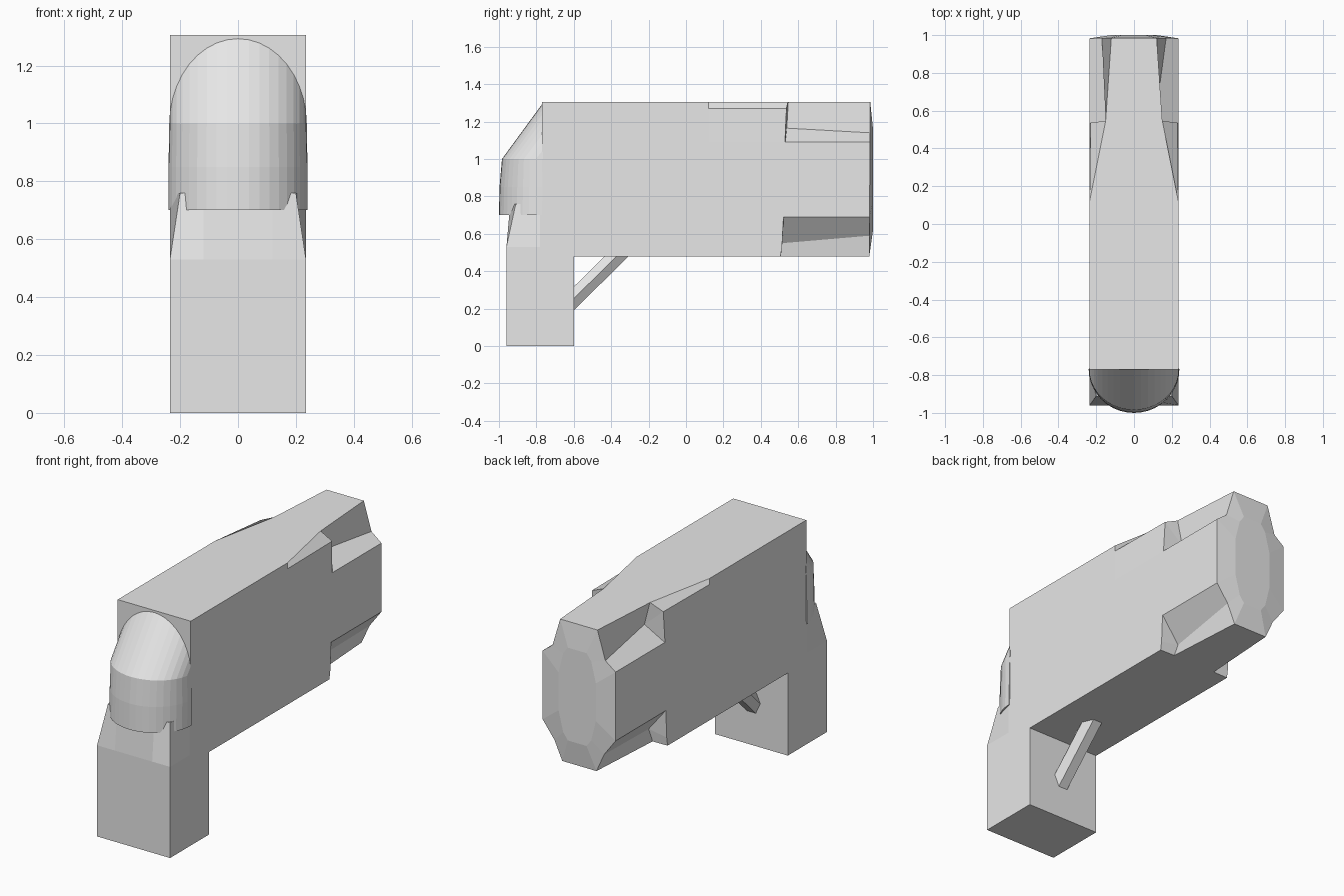
import bpy, bmesh, math
from mathutils import Vector

if "Cube" in bpy.data.objects:
    bpy.data.objects.remove(bpy.data.objects["Cube"])

grey = bpy.data.materials.new("light_grey")
grey.diffuse_color = (0.8, 0.8, 0.8, 1)
grey.use_nodes = True
grey.node_tree.nodes["Principled BSDF"].inputs["Base Color"].default_value = grey.diffuse_color


def loft(name, rings):
    """Skin closed rings of equal length into a capped solid."""
    bm = bmesh.new()
    vs = [[bm.verts.new(p) for p in r] for r in rings]
    n = len(rings[0])
    for a, b in zip(vs, vs[1:]):
        for i in range(n):
            j = (i + 1) % n
            bm.faces.new((a[i], a[j], b[j], b[i]))
    bm.faces.new(vs[0][::-1])
    bm.faces.new(vs[-1])
    bmesh.ops.remove_doubles(bm, verts=bm.verts, dist=0.0005)
    bmesh.ops.recalc_face_normals(bm, faces=bm.faces)
    mesh = bpy.data.meshes.new(name)
    bm.to_mesh(mesh)
    bm.free()
    mesh.materials.append(grey)
    ob = bpy.data.objects.new(name, mesh)
    bpy.context.collection.objects.link(ob)
    return ob


def section(y_low, y_high, half):
    """Mirrored cross-section; half runs bottom to top, y leans from y_low to y_high."""
    side = [(x, y_low + (y_high - y_low) * i / (len(half) - 1), z)
            for i, (x, z) in enumerate(half)]
    return side + [(-x, y, z) for x, y, z in reversed(side)]


# main body: box with notched, chamfered rear corners
W = 0.235
box = [(W, .48), (W, .53), (W, .69), (W, 1.09), (W, 1.27), (W, 1.305)]
step = [(W, .48), (W, .53), (W, .69), (W, 1.09), (.23, 1.27), (.15, 1.305)]
notch = [(.14, .48), (.12, .55), (W, .69), (W, 1.09), (.11, 1.165), (.15, 1.305)]
rear = [(.11, .48), (.16, .59), (W, .69), (W, 1.09), (.17, 1.14), (.12, 1.305)]
cap = [(.06, .62), (.09, .66), (.12, .78), (.12, 1.0), (.09, 1.12), (.06, 1.16)]
loft("main_body", [
    section(-.77, -.77, box), section(.12, .12, box),
    section(.505, .545, step), section(.507, .547, notch),
    section(.98, .985, rear), section(1.0, 1.0, cap)])


# grip at the front, its upper front corners tapering back
def grip_ring(z, corner_x, corner_y, front_y):
    return [(W, -.6, z), (W, -.78, z), (corner_x, corner_y, z), (.12, front_y, z),
            (-.12, front_y, z), (-corner_x, corner_y, z), (-W, -.78, z), (-W, -.6, z)]


loft("grip", [grip_ring(0, W, -.96, -.96), grip_ring(.53, W, -.96, -.96),
              grip_ring(.76, .2, -.91, -.94)])

# rounded nose: half cylinder, sheared back to the body at the top
N = 20
arc = [(.24 * math.cos(math.pi * i / N), -.77 - .23 * math.sin(math.pi * i / N))
       for i in range(N + 1)]
upper = [(x * .99, -.77 + (y + .77) * .93) for x, y in arc]
loft("rounded_nose", [
    [(x, y, .70) for x, y in arc],
    [(x, y + .003, .85) for x, y in arc],
    [(x, y, 1.0) for x, y in upper],
    [(x, -.765, 1.0 + (-.77 - y) * 1.4) for x, y in upper]])

# diagonal six-sided brace between grip and body
a, b = Vector((0, -.66, .195)), Vector((0, -.31, .54))
d = (b - a).normalized()
up = Vector((1, 0, 0)).cross(d)
hexagon = [Vector((.058 * math.cos(math.pi * k / 3), 0, 0)) + up * (.052 * math.sin(math.pi * k / 3))
           for k in range(6)]
loft("diagonal_brace", [[p + h for h in hexagon] for p in (a, b)])
